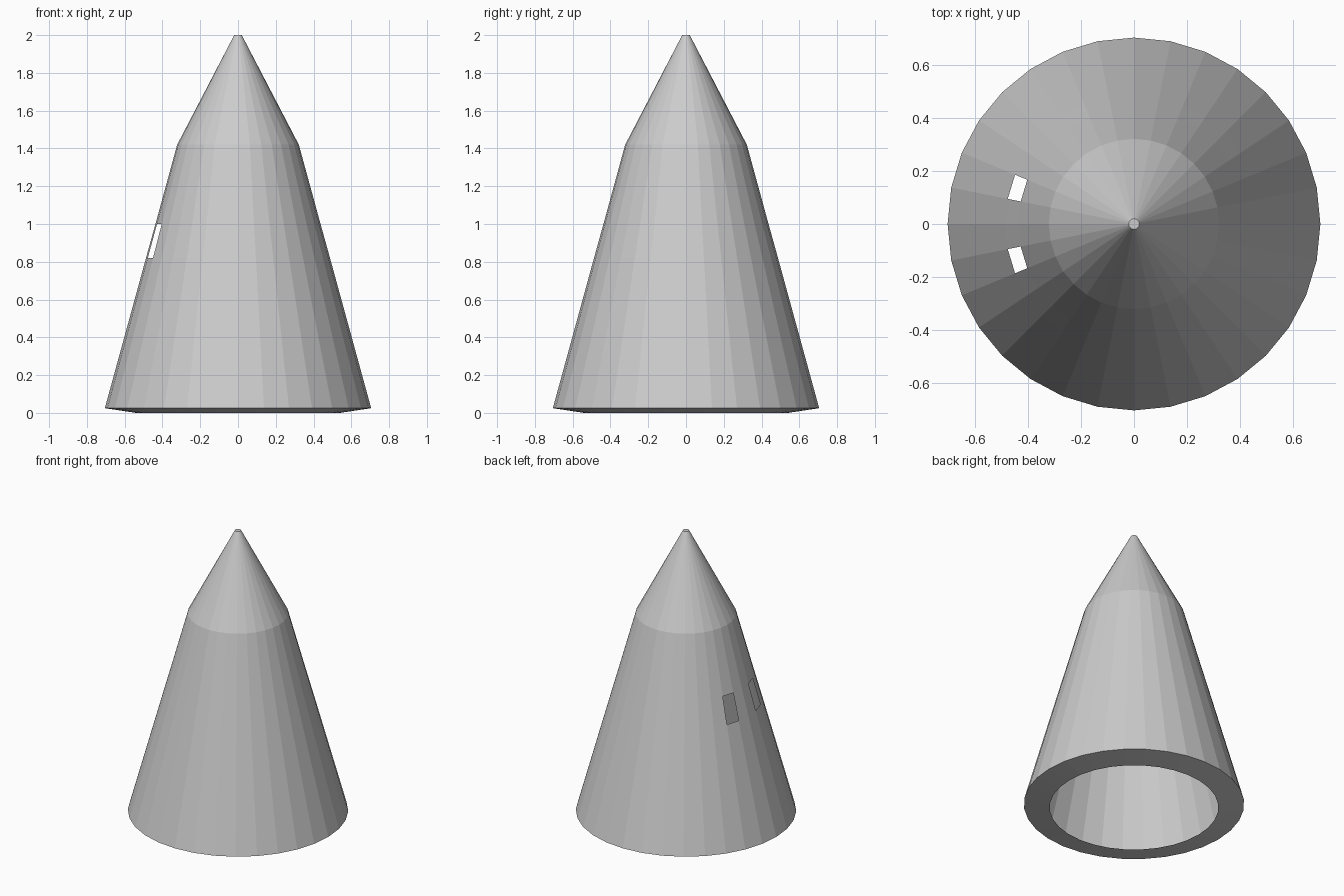
import bpy
import bmesh
from math import cos, sin, tau, pi

if "Cube" in bpy.data.objects:
    bpy.data.objects.remove(bpy.data.objects["Cube"])

SIDES = 32
# Radius and height of each ring: inner rim, hem, body loops, shoulder, tip
PROFILE = [(0.54, 0.0), (0.705, 0.025), (0.487, 0.82), (0.437, 1.0),
           (0.322, 1.42), (0.02, 2.0)]
OPENING_BAND = 2


def ring(bm, radius, z):
    return [bm.verts.new((radius * cos(tau * i / SIDES),
                          radius * sin(tau * i / SIDES), z))
            for i in range(SIDES)]


bm = bmesh.new()
rings = [ring(bm, r, z) for r, z in PROFILE]

# One-facet openings on either side of the -x centre line
half = SIDES // 2
openings = {half - 2, half + 1}

# Single-skin shell with folded-in hem
for band, (low, high) in enumerate(zip(rings, rings[1:])):
    for i in range(SIDES):
        if band == OPENING_BAND and i in openings:
            continue
        j = (i + 1) % SIDES
        bm.faces.new((low[i], low[j], high[j], high[i]))

# Small flat tip
bm.faces.new(rings[-1])

mesh = bpy.data.meshes.new("conical_shell")
bm.to_mesh(mesh)
bm.free()
shell = bpy.data.objects.new("conical_shell", mesh)
bpy.context.collection.objects.link(shell)
